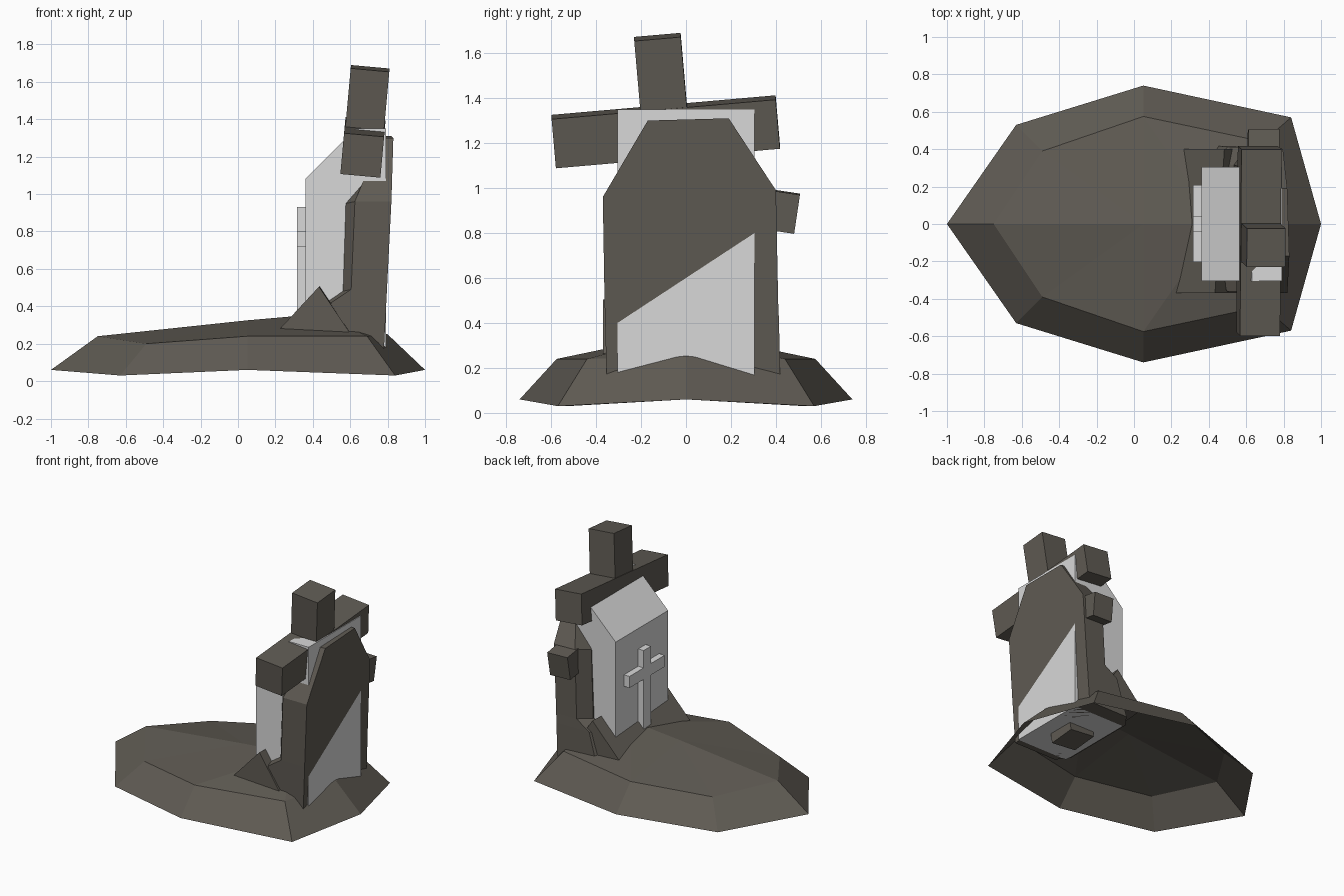
import bpy, bmesh, math
from mathutils import Matrix, Euler, Vector

if "Cube" in bpy.data.objects:
    bpy.data.objects.remove(bpy.data.objects["Cube"])


def material(name, rgb):
    m = bpy.data.materials.new(name)
    m.diffuse_color = (*rgb, 1)
    m.use_nodes = True
    m.node_tree.nodes["Principled BSDF"].inputs["Base Color"].default_value = m.diffuse_color
    return m


EARTH = material("dark_earth_brown", (0.115, 0.104, 0.087))
STONE = material("pale_stone", (0.69, 0.69, 0.69))


def make(name, verts, faces, mat, fix=True):
    bm = bmesh.new()
    vs = [bm.verts.new(v) for v in verts]
    for f in faces:
        bm.faces.new([vs[i] for i in f])
    if fix:
        bmesh.ops.recalc_face_normals(bm, faces=bm.faces)
    me = bpy.data.meshes.new(name)
    bm.to_mesh(me)
    bm.free()
    me.materials.append(mat)
    ob = bpy.data.objects.new(name, me)
    bpy.context.collection.objects.link(ob)
    return ob


def box(name, size, mat, loc, rot=(0, 0, 0), offset=(0, 0, 0)):
    """Box of the given size, moved by offset, then rotated (degrees) and placed."""
    sx, sy, sz = (s / 2 for s in size)
    v = [Vector((x, y, z)) + Vector(offset)
         for x in (-sx, sx) for y in (-sy, sy) for z in (-sz, sz)]
    f = [(0, 1, 3, 2), (4, 6, 7, 5), (0, 4, 5, 1), (2, 3, 7, 6), (0, 2, 6, 4), (1, 5, 7, 3)]
    r = Euler([math.radians(a) for a in rot]).to_matrix().to_4x4()
    m = Matrix.Translation(loc) @ r
    return make(name, [m @ p for p in v], f, mat)


def prism(name, profile, y0, y1, mat, shift=0.0):
    """Extrude an x-z profile along y; shift skews the far end in x."""
    n = len(profile)
    v = [(x, y0, z) for x, z in profile] + [(x + shift, y1, z) for x, z in profile]
    f = [tuple(range(n)), tuple(range(2 * n - 1, n - 1, -1))]
    f += [(i, (i + 1) % n, n + (i + 1) % n, n + i) for i in range(n)]
    return make(name, v, f, mat)


def bridge(a, b, n):
    return [(a + i, a + (i + 1) % n, b + (i + 1) % n, b + i) for i in range(n)]


def mirrored_ring(half):
    """Half outline from nose to tail (y >= 0) closed by its mirror image."""
    return half + [(x, -y, z) for x, y, z in reversed(half[1:-1])]


# Grave mound: open shell with a faceted slope and a low ridge on top
outer = mirrored_ring([(-1, 0, .06), (-.63, .53, .03), (.05, .74, .06), (.84, .57, .03), (1, 0, .06)])
inner = mirrored_ring([(-.75, 0, .24), (-.49, .39, .20), (.05, .575, .24), (.69, .44, .24), (.80, 0, .25)])
ridge = [(.05, 0, .325), (.45, 0, .36)]
faces = bridge(0, 8, 8)
faces += [(8, 9, 16), (9, 10, 16), (15, 8, 16), (14, 15, 16),
          (10, 17, 16), (14, 16, 17), (10, 11, 17), (11, 12, 17), (12, 13, 17), (13, 14, 17)]
make("grave_mound", outer + inner + ridge, faces, EARTH)

# Headstone with sloping front top
prism("headstone", [(.36, .14), (.36, 1.08), (.63, 1.35), (.79, 1.35), (.79, .14)], -.305, .305, STONE)

# Raised cross on the headstone front
box("relief_cross_stem", (.05, .085, .58), STONE, (.34, 0, .64))
box("relief_cross_arms", (.05, .41, .085), STONE, (.34, .003, .76))

# Dark backing slab: slightly leaning back, chamfered front, flared foot
profile = [(-.353, .14, .42), (-.36, .42, .50), (-.362, .49, .605), (-.37, .96, .625), (-.17, 1.30, .76),
           (.19, 1.31, .76), (.40, .99, .625), (.41, .49, .605), (.413, .42, .50), (.42, .14, .42)]
n = len(profile)
back = [(.79 + .05 * (z - .6 - .656 * y), y, z) for y, z, x in profile]
front = [(x, y, z) for y, z, x in profile]
lip = [(x - (.07 if z < 1.2 else 0), .02 + (y - .02) * .76, z - .015 if z > .2 else z)
       for y, z, x in profile]
make("backing_slab", back + front + lip,
     [tuple(range(n))] + bridge(0, n, n) + bridge(n, 2 * n, n)
     + [(2 * n + i, 2 * n + i + 1, 3 * n - 2 - i, 3 * n - 1 - i) for i in range(n // 2 - 1)],
     EARTH)

# Wedge of earth piled against the headstone foot
prism("earth_wedge", [(.21, .265), (.433, .505), (.61, .24)], -.37, .40, EARTH, .05)

# Leaning wooden cross through the top
hub, lean = (.668, -.09, 1.25), (5, 5.2, 0)
box("leaning_cross_bar", (.215, 1.0, .22), EARTH, hub, lean)
box("leaning_cross_post", (.207, .207, 1.6), EARTH, hub, lean, (0, 0, -.375))

# Small peg sticking out of the slab side
box("side_peg", (.165, .22, .175), EARTH, (.692, .385, .902), (-8.5, 2, 0))
